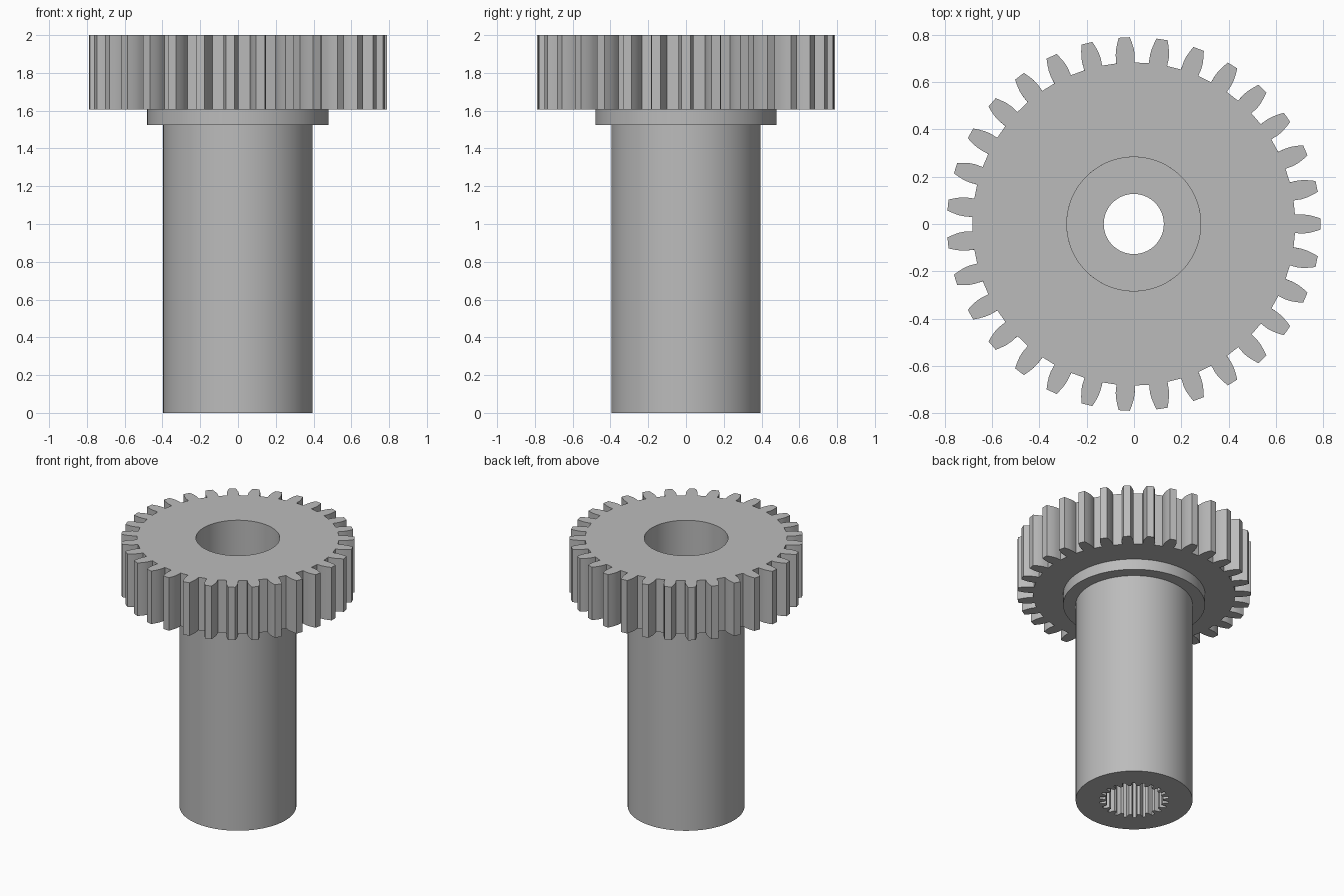
import bpy, bmesh, math

cube = bpy.data.objects.get("Cube")
if cube:
    bpy.data.objects.remove(cube, do_unlink=True)

steel = bpy.data.materials.new("grey steel")
steel.use_nodes = True
grey = (0.5, 0.5, 0.5, 1)
steel.diffuse_color = grey
steel.node_tree.nodes["Principled BSDF"].inputs["Base Color"].default_value = grey

TEETH, SPLINES = 31, 22
GEAR_BOTTOM, COLLAR_BOTTOM, TOP = 1.605, 1.525, 2.0
BORE, HOLE, SHAFT, COLLAR = 0.283, 0.127, 0.395, 0.48
SPLINE_TOP, LEDGE = 0.8, 1.0


def toothed(count, half_tooth):
    """Repeat one half tooth (radius, half width) mirrored around a circle."""
    pairs = [(r, math.asin(w / r)) for r, w in half_tooth]
    tooth = [(r, -a) for r, a in pairs] + [(r, a) for r, a in reversed(pairs)]
    step = math.tau / count
    return [(r, a + i * step) for i in range(count) for r, a in tooth]


def circle(radius, outline):
    """A circle with the same point count as an outline."""
    n = len(outline)
    start = outline[0][1]
    return [(radius, start + math.tau * i / n) for i in range(n)]


def skin(name, loops):
    """Join a closed chain of (outline, height) loops with quads."""
    bm = bmesh.new()
    rings = [[bm.verts.new((r * math.cos(a), r * math.sin(a), z)) for r, a in pts]
             for pts, z in loops]
    n = len(rings[0])
    for k, low in enumerate(rings):
        high = rings[(k + 1) % len(rings)]
        for i in range(n):
            j = (i + 1) % n
            bm.faces.new((low[i], low[j], high[j], high[i]))
    bmesh.ops.recalc_face_normals(bm, faces=bm.faces)
    mesh = bpy.data.meshes.new(name)
    bm.to_mesh(mesh)
    bm.free()
    mesh.materials.append(steel)
    obj = bpy.data.objects.new(name, mesh)
    bpy.context.collection.objects.link(obj)
    obj.location.x = -0.001
    bpy.ops.object.select_all(action="DESELECT")
    obj.select_set(True)
    bpy.context.view_layer.objects.active = obj
    bpy.ops.object.shade_smooth_by_angle(angle=math.radians(25))
    return obj


# Gear wheel with curved tooth flanks and a plain bore
gear = toothed(TEETH, [(0.683, 0.0385), (0.718, 0.0403), (0.742, 0.0375),
                       (0.767, 0.031), (0.79, 0.0235)])
bore = circle(BORE, gear)
skin("gear_wheel", [(bore, GEAR_BOTTOM), (gear, GEAR_BOTTOM), (gear, TOP), (bore, TOP)])

# Hollow shaft: collar, counterbore from above, splined socket from below
spline = toothed(SPLINES, [(0.195, 0.018), (0.215, 0.014), (0.235, 0.010)])
ring = {r: circle(r, spline) for r in (BORE, HOLE, SHAFT, COLLAR)}
skin("splined_shaft", [
    (spline, 0), (ring[SHAFT], 0), (ring[SHAFT], COLLAR_BOTTOM),
    (ring[COLLAR], COLLAR_BOTTOM), (ring[COLLAR], GEAR_BOTTOM),
    (ring[BORE], GEAR_BOTTOM), (ring[BORE], LEDGE), (ring[HOLE], LEDGE),
    (ring[HOLE], SPLINE_TOP), (spline, SPLINE_TOP)])
